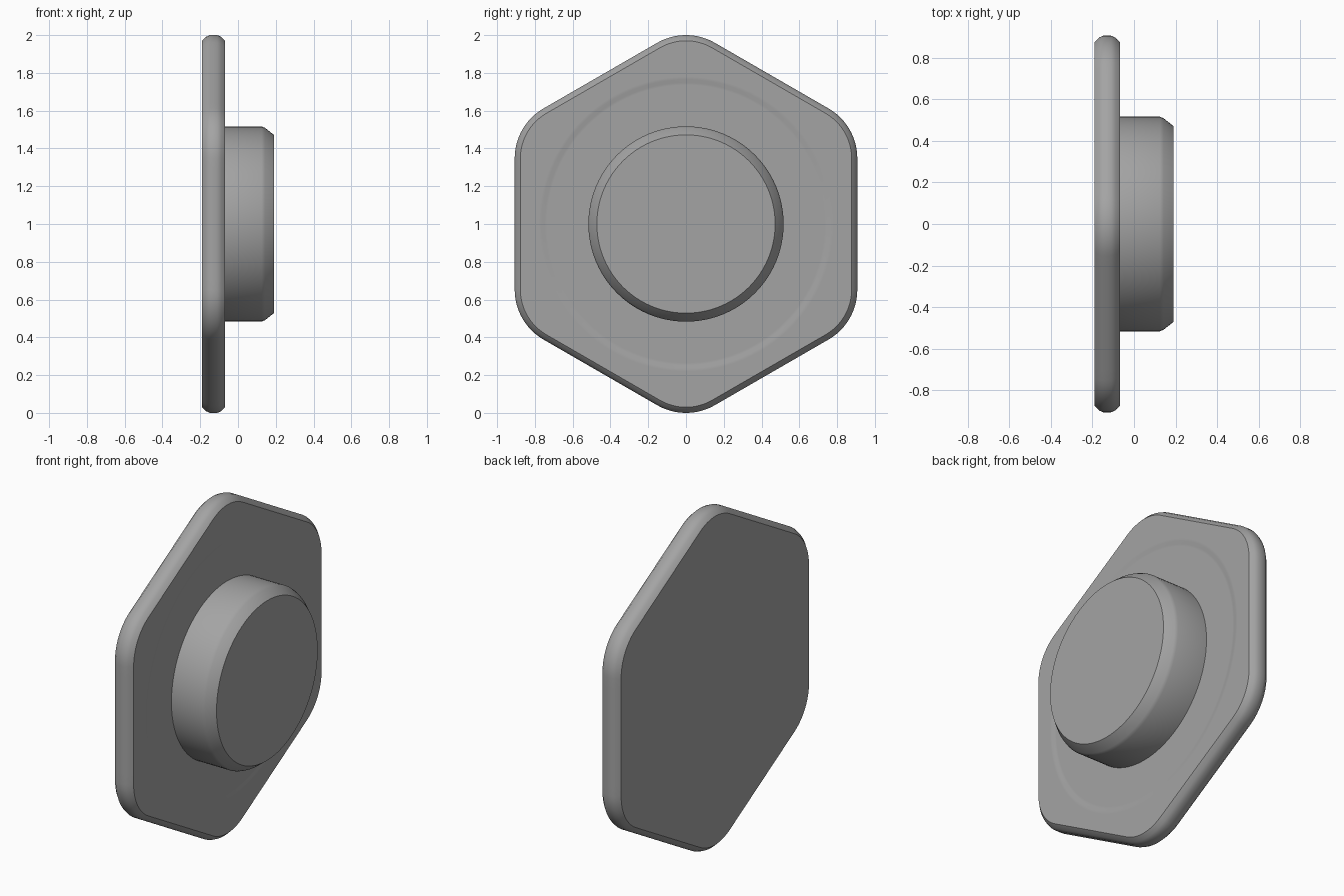
import bpy, bmesh, math

if "Cube" in bpy.data.objects:
    bpy.data.objects.remove(bpy.data.objects["Cube"])

grey = bpy.data.materials.new("plain_grey")
grey.diffuse_color = (0.37, 0.37, 0.37, 1)
grey.use_nodes = True
grey.node_tree.nodes["Principled BSDF"].inputs["Base Color"].default_value = grey.diffuse_color


def hex_outline(inset):
    """Rounded hexagon in (y, z), corner up, with subdivided straight sides."""
    apothem, radius = 0.907 - inset, 0.305 - inset
    centre_dist = (apothem - radius) / math.cos(math.pi / 6)
    arcs = []
    for k in range(6):
        a = math.radians(90 + 60 * k)
        cy, cz = centre_dist * math.cos(a), centre_dist * math.sin(a)
        arcs.append([(cy + radius * math.cos(a + t), cz + radius * math.sin(a + t))
                     for t in (math.radians(-30 + 60 * i / 12) for i in range(13))])
    points = []
    for k in range(6):
        points += arcs[k]
        (y0, z0), (y1, z1) = arcs[k][-1], arcs[(k + 1) % 6][0]
        points += [(y0 + (y1 - y0) * i / 12, z0 + (z1 - z0) * i / 12) for i in range(1, 12)]
    return points


def circle(radius, directions):
    return [(radius * y / math.hypot(y, z), radius * z / math.hypot(y, z))
            for y, z in directions]


def loft(name, sections):
    """Skin a list of (x, outline) sections and cap both ends."""
    bm = bmesh.new()
    rings = [[bm.verts.new((x, y, z + 1)) for y, z in pts] for x, pts in sections]
    for a, b in zip(rings, rings[1:]):
        for i in range(len(a)):
            j = (i + 1) % len(a)
            bm.faces.new((a[i], a[j], b[j], b[i]))
    bm.faces.new(rings[0][::-1])
    bm.faces.new(rings[-1])
    bmesh.ops.recalc_face_normals(bm, faces=bm.faces)
    mesh = bpy.data.meshes.new(name)
    bm.to_mesh(mesh)
    bm.free()
    mesh.materials.append(grey)
    obj = bpy.data.objects.new(name, mesh)
    bpy.context.collection.objects.link(obj)
    bpy.ops.object.select_all(action='DESELECT')
    obj.select_set(True)
    bpy.context.view_layer.objects.active = obj
    bpy.ops.object.shade_smooth_by_angle(angle=math.radians(30))
    return obj


# Hexagonal plate: softened rim, then a shallow circular step on the +x face
back, front = -0.19, -0.068
rim = [(0.03, 0.0), (0.009, 0.021), (0.0, 0.042)]
sections = [(back + d, hex_outline(i)) for i, d in rim]
sections += [(front - d, hex_outline(i)) for i, d in reversed(rim)]
directions = hex_outline(0)
for radius, depth in [(0.78, 0), (0.765, 0), (0.748, 0.005), (0.735, 0.005)]:
    sections.append((front - depth, circle(radius, directions)))
loft("hexagonal_plate", sections)

# Round boss with a chamfered outer edge
around = [(math.cos(math.tau * i / 96), math.sin(math.tau * i / 96)) for i in range(96)]
boss = [(-0.075, 0.517), (0.125, 0.517), (0.143, 0.509), (0.19, 0.472)]
loft("round_boss", [(x, circle(r, around)) for x, r in boss])
